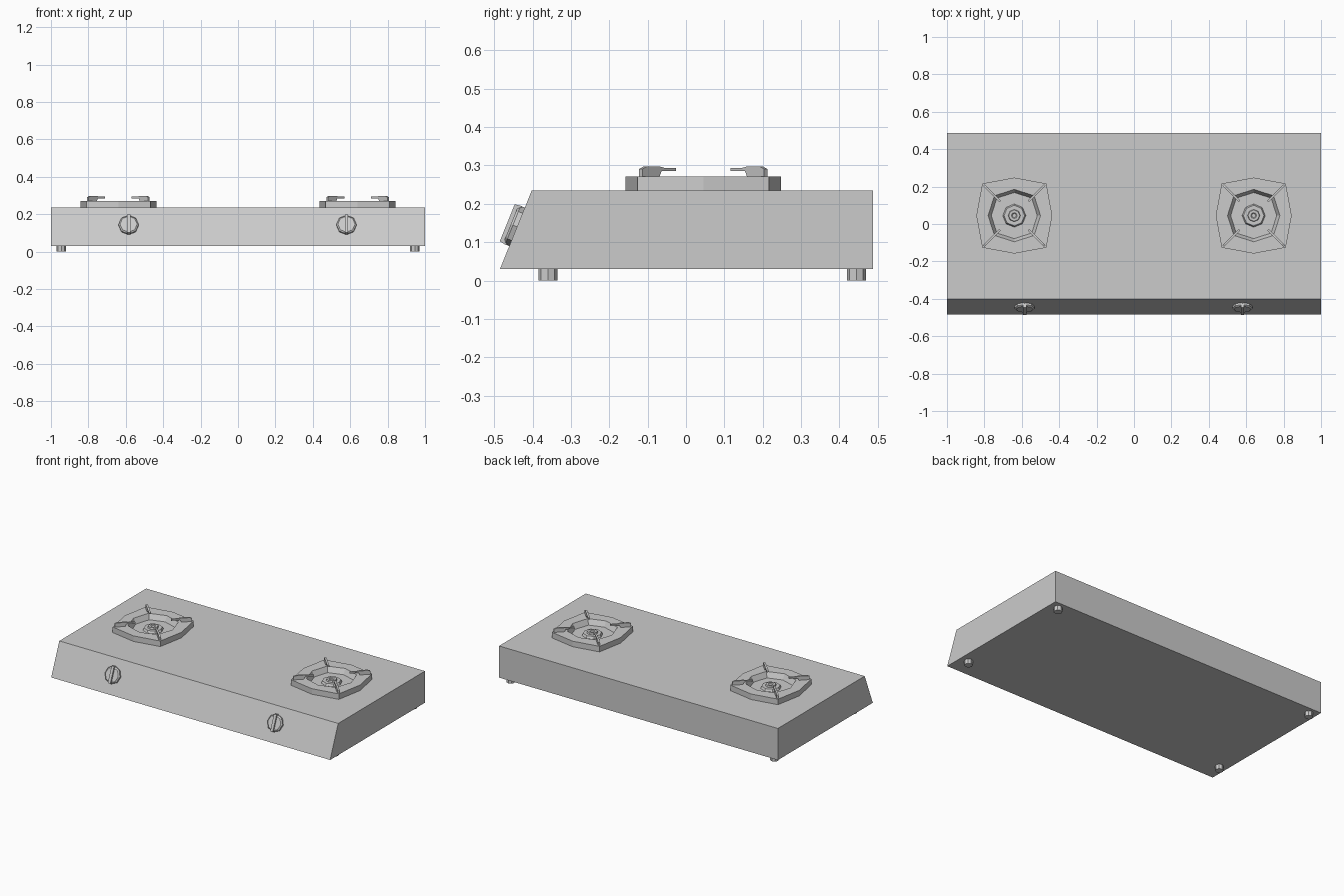
import bpy, bmesh
from math import sin, cos, pi, atan2
from mathutils import Matrix, Vector

cube = bpy.data.objects.get("Cube")
if cube:
    bpy.data.objects.remove(cube)


def make_material(name, level):
    m = bpy.data.materials.new(name)
    m.use_nodes = True
    colour = (level, level, level, 1)
    m.diffuse_color = colour
    m.node_tree.nodes["Principled BSDF"].inputs["Base Color"].default_value = colour
    return m


grey = make_material("grey metal", 0.6)


def finish(name, bm, matrix=Matrix()):
    bmesh.ops.recalc_face_normals(bm, faces=bm.faces)
    mesh = bpy.data.meshes.new(name)
    bm.to_mesh(mesh)
    bm.free()
    mesh.materials.append(grey)
    ob = bpy.data.objects.new(name, mesh)
    ob.matrix_world = matrix
    bpy.context.collection.objects.link(ob)
    return ob


def extrude_profile(name, points, width, matrix=Matrix()):
    """Extrude a (y, z) outline along x, centred."""
    bm = bmesh.new()
    sides = [[bm.verts.new((x, y, z)) for y, z in points] for x in (-width / 2, width / 2)]
    bm.faces.new(sides[0])
    bm.faces.new(sides[1])
    for i in range(len(points)):
        j = (i + 1) % len(points)
        bm.faces.new((sides[0][i], sides[0][j], sides[1][j], sides[1][i]))
    return finish(name, bm, matrix)


def loft_rings(name, rings, matrix=Matrix(), n=8, closed=False):
    """Join rings given as (axis radius, diagonal radius, z); cap unless closed."""
    bm = bmesh.new()
    loops = [[bm.verts.new((r[k % 2] * cos(2 * pi * k / n), r[k % 2] * sin(2 * pi * k / n), r[2]))
              for k in range(n)] for r in rings]
    pairs = list(zip(loops, loops[1:]))
    if closed:
        pairs.append((loops[-1], loops[0]))
    else:
        bm.faces.new(loops[0])
        bm.faces.new(loops[-1])
    for a, b in pairs:
        for k in range(n):
            j = (k + 1) % n
            bm.faces.new((a[k], a[j], b[j], b[k]))
    return finish(name, bm, matrix)


# Wedge-fronted body
BOTTOM, TOP, FRONT, BACK = 0.03, 0.235, -0.485, 0.487
extrude_profile("body", [(FRONT, BOTTOM), (-0.402, TOP), (BACK, TOP), (BACK, BOTTOM)], 2)

# Feet
for x in (-0.945, 0.945):
    for y in (-0.36, 0.444):
        loft_rings("foot", [(0.025, 0.025, BOTTOM), (0.025, 0.025, 0)],
                   Matrix.Translation((x, y, 0)))

# Burners: raised pan surround, burner head and four pot supports
for side, x in (("right", -0.64), ("left", 0.64)):
    at = Matrix.Translation((x, 0.045, TOP))
    loft_rings(side + "_burner_surround",
               [(0.203, 0.242, 0), (0.203, 0.242, 0.036),
                (0.14, 0.15, 0.036), (0.123, 0.132, 0.002)], at, closed=True)
    loft_rings(side + "_burner_head",
               [(0.062, 0.062, 0), (0.055, 0.055, 0.014), (0.033, 0.033, 0.014),
                (0.03, 0.03, 0.024), (0.016, 0.016, 0.024), (0.011, 0.011, 0.02)], at)
    for k in range(4):
        turn = Matrix.Rotation(pi / 4 + k * pi / 2, 4, "Z")
        extrude_profile(side + "_pot_support",
                        [(0.23, 0.03), (0.23, 0.056), (0.215, 0.062), (0.165, 0.062),
                         (0.15, 0.059), (0.107, 0.059), (0.107, 0.05),
                         (0.16, 0.05), (0.17, 0.03)], 0.012, at @ turn)

# Knobs standing on the sloped front
tilt = Matrix.Rotation(atan2(0.205, 0.083), 4, "X")
for side, x in (("right", -0.585), ("left", 0.58)):
    at = Matrix.Translation((x, -0.44, 0.14)) @ tilt
    loft_rings(side + "_knob", [(0.054, 0.054, 0), (0.054, 0.054, 0.012),
                                (0.046, 0.046, 0.018)], at)
    extrude_profile(side + "_knob_grip",
                    [(-0.055, 0.008), (-0.052, 0.028), (0.052, 0.028), (0.055, 0.008)],
                    0.018, at)
